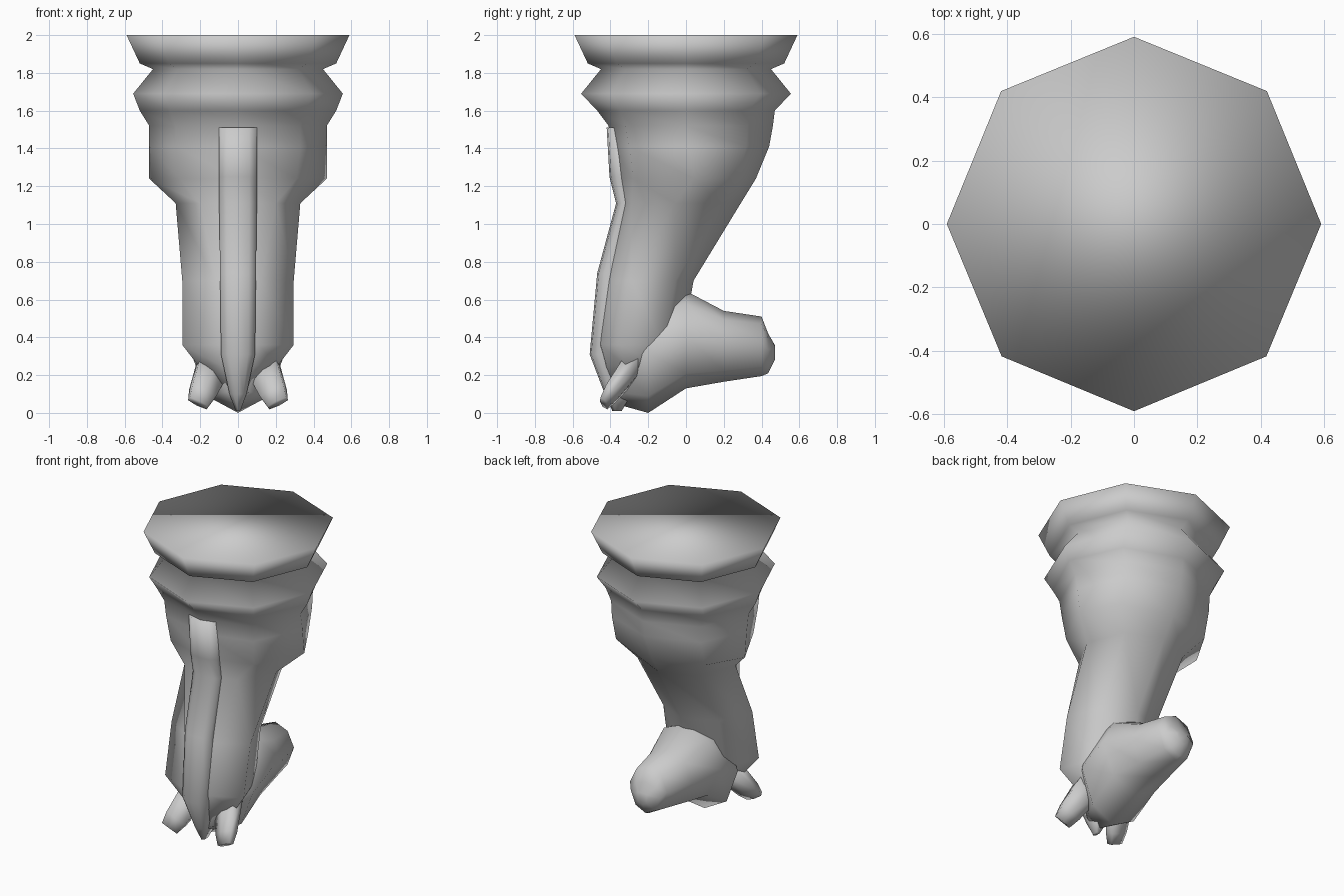
import bpy, bmesh
from mathutils import Vector

if "Cube" in bpy.data.objects:
    bpy.data.objects.remove(bpy.data.objects["Cube"])


def loft(name, rings):
    """Skin a list of equal-length closed rings, cap both ends, shade smooth."""
    bm = bmesh.new()
    loops = [[bm.verts.new(p) for p in ring] for ring in rings]
    n = len(loops[0])
    for a, b in zip(loops, loops[1:]):
        for i in range(n):
            j = (i + 1) % n
            bm.faces.new((a[i], a[j], b[j], b[i]))
    bm.faces.new(loops[0])
    bm.faces.new(loops[-1])
    bmesh.ops.recalc_face_normals(bm, faces=bm.faces)
    mesh = bpy.data.meshes.new(name)
    bm.to_mesh(mesh)
    bm.free()
    obj = bpy.data.objects.new(name, mesh)
    bpy.context.collection.objects.link(obj)
    for p in mesh.polygons:
        p.use_smooth = True
    return obj


def mirror_ring(half):
    """Half outline from centre line to centre line -> closed ring."""
    return half + [(-x, y, z) for x, y, z in half[-2:0:-1]]


def shaft_ring(z, front, back, w, side_y, dx, dy):
    return mirror_ring([(0, front, z), (dx, dy, z), (w, side_y, z),
                        (0.71 * w, side_y + 0.71 * (back - side_y), z),
                        (0, back, z)])


# Leg with flared top collar: octagonal collar rings, then shaped shaft rings
collar = [(2.0, .59), (1.85, .52), (1.82, .45), (1.69, .555)]
rings = [shaft_ring(z, -r, r, r, 0, .707 * r, -.707 * r) for z, r in collar]
shaft = [  # z, front, back, half width, side y, front corner x, y
    (1.60, -.47, .47, .52, 0, .36, -.35),
    (1.52, -.41, .46, .47, 0, .33, -.32),
    (1.41, -.39, .44, .47, .02, .33, -.30),
    (1.24, -.37, .37, .47, .04, .31, -.28),
    (1.11, -.35, .29, .33, -.06, .20, -.29),
    (0.70, -.43, .04, .295, -.29, .12, -.40),
    (0.36, -.47, -.02, .295, -.36, .11, -.45),
    (0.25, -.45, -.05, .21, -.32, .09, -.42),
    (0.12, -.40, -.15, .08, -.30, .05, -.37),
]
loft("leg", rings + [shaft_ring(*s) for s in shaft])

# Front shin ridge running down into the middle claw
ridge = [  # z, front y, half width, depth
    (1.51, -.42, .10, .12), (1.25, -.405, .10, .12), (1.11, -.37, .10, .10),
    (0.74, -.47, .095, .12), (0.31, -.51, .09, .14), (0.10, -.43, .045, .14),
    (0.01, -.39, .012, .05),
]
loft("shin_ridge", [
    mirror_ring([(0, y, z), (w * .6, y + .008, z), (w, y + d * .3, z),
                 (w, y + d, z), (0, y + d, z)])
    for z, y, w, d in ridge])

# Heel: rounded octagonal block reaching backwards
heel = [  # y, top z, bottom z, half width
    (-.38, .45, .05, .09), (-.20, .60, .00, .25), (0.0, .645, .13, .25),
    (.20, .54, .165, .19), (.40, .51, .195, .14), (.435, .42, .21, .11),
    (.47, .36, .28, .05),
]


def heel_ring(y, t, b, w):
    m = .5 * (t + b) + .02
    return mirror_ring([(0, y, t), (.66 * w, y, m + .72 * (t - m)), (w, y, m),
                        (.66 * w, y, m - .72 * (m - b)), (0, y, b)])


loft("heel", [heel_ring(*h) for h in heel])

# Side claws: tapered four-sided spikes, splayed outwards
for side, label in ((1, "right"), (-1, "left")):
    start, end = Vector((.12, -.27, .27)), Vector((.21, -.435, .05))
    axis = (end - start).normalized()
    u = Vector((.82, 0, .57))
    u = (u - axis * u.dot(axis)).normalized()
    v = axis.cross(u)
    claw = []
    for c, a, b in ((start, .09, .06), (start.lerp(end, .75), .07, .045),
                    (end, .055, .025)):
        pts = [c + u * a * i + v * b * j
               for i, j in ((1, .6), (0, 1), (-1, .6), (-1, -.6), (0, -1), (1, -.6))]
        claw.append([(p.x * side, p.y, p.z) for p in pts])
    loft("claw_" + label, claw)
